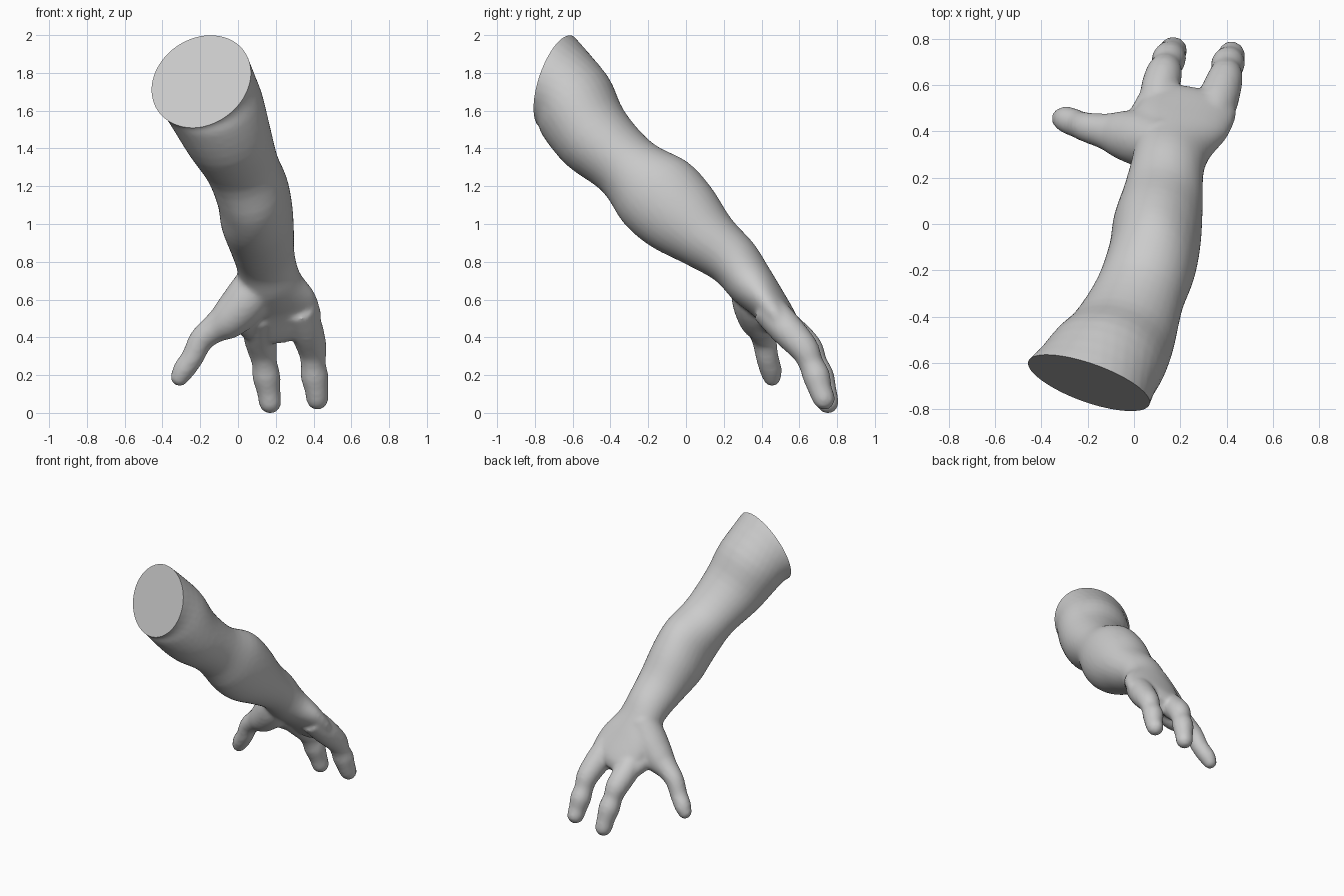
import bpy, bmesh, math
from mathutils import Vector

cube = bpy.data.objects.get("Cube")
if cube:
    bpy.data.objects.remove(cube, do_unlink=True)

skin = bpy.data.materials.new("skin_grey")
skin.use_nodes = True
GREY = (0.6, 0.6, 0.6, 1)
skin.diffuse_color = GREY
skin.node_tree.nodes["Principled BSDF"].inputs["Base Color"].default_value = GREY


def spline(rows, steps=4):
    """Smoothly interpolate between rows of equal length."""
    out = []
    for i in range(len(rows) - 1):
        a, b = rows[max(i - 1, 0)], rows[i]
        c, d = rows[i + 1], rows[min(i + 2, len(rows) - 1)]
        for s in range(steps):
            t = s / steps
            out.append([q + t / 2 * (r - p + t * (2 * p - 5 * q + 4 * r - w + t * (3 * (q - r) + w - p)))
                        for p, q, r, w in zip(a, b, c, d)])
    return out + [list(rows[-1])]


def loft(bm, rings, sides=32):
    """Closed tube through rings of (centre, side vector, up vector)."""
    loops = []
    for c, u, v in rings:
        angles = [2 * math.pi * k / sides for k in range(sides)]
        loops.append([bm.verts.new(c + u * math.cos(a) + v * math.sin(a)) for a in angles])
    for a, b in zip(loops, loops[1:]):
        for k in range(sides):
            n = (k + 1) % sides
            bm.faces.new((a[k], a[n], b[n], b[k]))
    bm.faces.new(loops[0][::-1])
    bm.faces.new(loops[-1])


def digit(bm, path):
    """Blunt-ended finger through points of (x, y, z, radius)."""
    rows = spline(path)
    rings = []
    for i, row in enumerate(rows):
        t = Vector(rows[min(i + 1, len(rows) - 1)][:3]) - Vector(rows[max(i - 1, 0)][:3])
        t.normalize()
        u = t.cross(Vector((0, 1, 0.6))).normalized()
        rings.append((Vector(row[:3]), u * row[3], t.cross(u) * row[3]))
    end, u, v = rings[-1]
    for k in (30, 60, 80):
        a = math.radians(k)
        rings.append((end + t * row[3] * math.sin(a), u * math.cos(a), v * math.cos(a)))
    loft(bm, rings, 20)


bm = bmesh.new()

# Upper arm stump, forearm, wrist and palm: x, y, z, half width, half depth
arm = [(-0.125, -0.59, 1.635, 0.26, 0.235), (-0.05, -0.48, 1.46, 0.23, 0.21),
       (0.022, -0.31, 1.305, 0.197, 0.185), (0.077, -0.16, 1.17, 0.195, 0.235),
       (0.1, -0.03, 1.045, 0.197, 0.225), (0.127, 0.115, 0.915, 0.177, 0.172),
       (0.147, 0.255, 0.805, 0.16, 0.142), (0.167, 0.342, 0.692, 0.172, 0.128),
       (0.205, 0.435, 0.585, 0.212, 0.102), (0.25, 0.525, 0.465, 0.2, 0.08),
       (0.255, 0.55, 0.41, 0.15, 0.055)]
cut_c, cut_u, cut_v = (Vector(p) for p in ((-0.195, -0.685, 1.76), (0.26, -0.1, 0), (0.05, 0.07, 0.245)))
cut_n = cut_u.cross(cut_v).normalized()
if cut_n.y > 0:
    cut_n.negate()
rows = [[*(cut_c + cut_n * 0.06), *cut_u, *cut_v], [*cut_c, *cut_u, *cut_v]]
for x, y, z, a, b in arm:
    rows.append([x, y, z, a * 0.96, -a * 0.2, a * 0.2, 0, b * 0.72, b * 0.69])
loft(bm, [(Vector(r[:3]), Vector(r[3:6]), Vector(r[6:])) for r in spline(rows)])

# Index finger, outer finger and thumb, swelling at the joints
digit(bm, [(0.11, 0.45, 0.53, 0.085), (0.11, 0.56, 0.43, 0.085), (0.128, 0.645, 0.345, 0.08),
           (0.14, 0.68, 0.27, 0.067), (0.15, 0.71, 0.2, 0.074), (0.162, 0.735, 0.12, 0.063), (0.17, 0.75, 0.06, 0.06)])
digit(bm, [(0.32, 0.43, 0.56, 0.09), (0.36, 0.53, 0.45, 0.09), (0.392, 0.625, 0.345, 0.078),
           (0.398, 0.66, 0.27, 0.066), (0.405, 0.69, 0.2, 0.073), (0.415, 0.71, 0.13, 0.063), (0.42, 0.73, 0.08, 0.06)])
digit(bm, [(0.13, 0.34, 0.74, 0.11), (0.045, 0.365, 0.6, 0.122), (-0.05, 0.385, 0.5, 0.105),
           (-0.125, 0.4, 0.45, 0.078), (-0.195, 0.415, 0.39, 0.066), (-0.24, 0.43, 0.3, 0.06),
           (-0.285, 0.448, 0.235, 0.059), (-0.308, 0.455, 0.195, 0.05)])

# Web between thumb and index finger
digit(bm, [(0.03, 0.4, 0.53, 0.08), (0.045, 0.46, 0.49, 0.07), (0.09, 0.54, 0.44, 0.07)])
bmesh.ops.recalc_face_normals(bm, faces=bm.faces[:])
mesh = bpy.data.meshes.new("arm_and_hand")
bm.to_mesh(mesh)
obj = bpy.data.objects.new("arm_and_hand", mesh)
bpy.context.collection.objects.link(obj)

# Fuse the parts into one skin
fuse = obj.modifiers.new("fuse", "REMESH")
fuse.mode = "VOXEL"
fuse.voxel_size = 0.014
relax = obj.modifiers.new("relax", "SMOOTH")
relax.iterations = 6
relax.factor = 0.5
bpy.context.view_layer.update()
fused = bpy.data.meshes.new_from_object(obj.evaluated_get(bpy.context.evaluated_depsgraph_get()))
obj.modifiers.clear()

# Cut the stump flat
bm.clear()
bm.from_mesh(fused)
geom = bm.verts[:] + bm.edges[:] + bm.faces[:]
cut = bmesh.ops.bisect_plane(bm, geom=geom, plane_co=cut_c, plane_no=cut_n, clear_outer=True)
rim = [e for e in cut["geom_cut"] if isinstance(e, bmesh.types.BMEdge)]
bmesh.ops.holes_fill(bm, edges=rim)

# Stand it on the ground
low = min(v.co.z for v in bm.verts)
for v in bm.verts:
    v.co.z -= low
bm.to_mesh(mesh)
bm.free()
bpy.data.meshes.remove(fused)
mesh.materials.clear()
mesh.materials.append(skin)
bpy.ops.object.select_all(action="DESELECT")
obj.select_set(True)
bpy.context.view_layer.objects.active = obj
bpy.ops.object.shade_smooth_by_angle(angle=math.radians(40))
